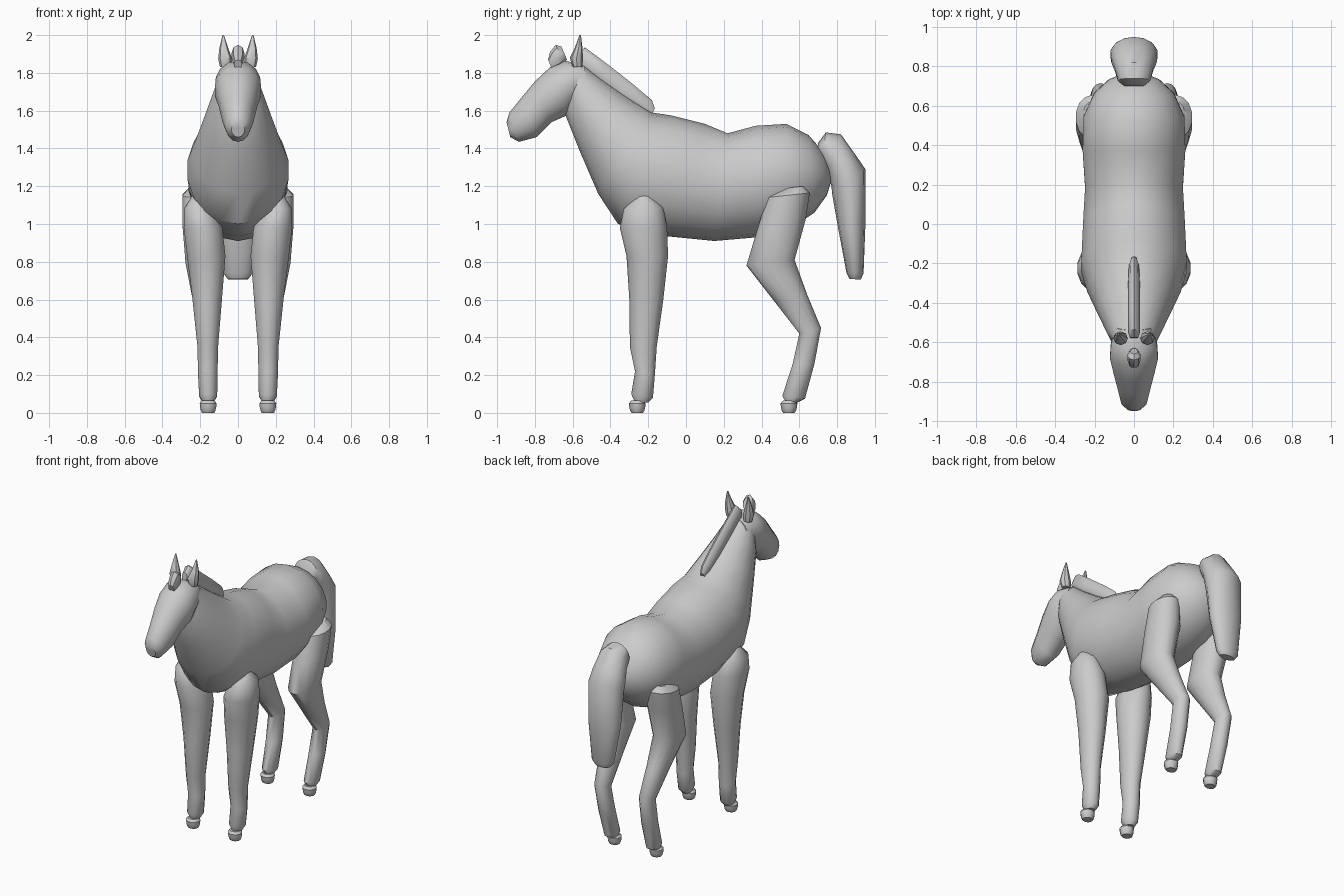
import bpy, bmesh
from math import sin, cos, pi, radians


def loft(name, rings, n=14, mirror=False):
    """Skin elliptical rings: (y1, z1, y2, z2, half_width, x_centre).
    The two points are opposite ends of the ring in side view."""
    bm = bmesh.new()
    loops = []
    for y1, z1, y2, z2, w, *cx in rings:
        x0 = cx[0] if cx else 0
        cy, cz, ay, az = (y1 + y2) / 2, (z1 + z2) / 2, (y1 - y2) / 2, (z1 - z2) / 2
        loops.append([bm.verts.new((x0 + w * sin(t), cy + ay * cos(t), cz + az * cos(t)))
                      for t in (2 * pi * i / n for i in range(n))])
    for a, b in zip(loops, loops[1:]):
        for i in range(n):
            j = (i + 1) % n
            bm.faces.new((a[i], a[j], b[j], b[i]))
    bm.faces.new(loops[0])
    bm.faces.new(loops[-1])
    bmesh.ops.recalc_face_normals(bm, faces=bm.faces)
    me = bpy.data.meshes.new(name)
    bm.to_mesh(me)
    bm.free()
    me.shade_smooth()
    me.set_sharp_from_angle(angle=radians(40))
    ob = bpy.data.objects.new(name, me)
    bpy.context.collection.objects.link(ob)
    if mirror:
        ob.modifiers.new("Mirror", "MIRROR")
    return ob


# Trunk and neck
loft("body", [
    (-.54, 1.84, -.635, 1.70, .10),
    (-.45, 1.77, -.64, 1.58, .135),
    (-.32, 1.68, -.56, 1.38, .185),
    (-.18, 1.59, -.465, 1.16, .24),
    (-.08, 1.575, -.36, 1.00, .272),
    (.10, 1.53, -.10, .935, .262),
    (.22, 1.48, .15, .91, .252),
    (.37, 1.52, .38, .93, .265),
    (.53, 1.53, .56, .98, .26),
    (.65, 1.47, .68, 1.06, .205),
    (.72, 1.39, .745, 1.15, .13),
    (.76, 1.31, .77, 1.23, .05)], n=18)

# Head
loft("head", [
    (-.95, 1.54, -.93, 1.46, .035),
    (-.935, 1.59, -.885, 1.435, .065),
    (-.87, 1.67, -.79, 1.46, .085),
    (-.80, 1.755, -.71, 1.54, .105),
    (-.72, 1.83, -.63, 1.575, .125),
    (-.64, 1.865, -.57, 1.64, .12),
    (-.54, 1.84, -.51, 1.70, .09)])

# Ears, forelock and mane
loft("ears", [
    (-.60, 1.83, -.55, 1.83, .03, .065),
    (-.615, 1.88, -.545, 1.87, .037, .068),
    (-.59, 1.93, -.548, 1.93, .024, .075),
    (-.564, 2.0, -.556, 2.0, .004, .078)], n=8, mirror=True)
loft("forelock", [
    (-.73, 1.87, -.71, 1.82, .022),
    (-.72, 1.91, -.66, 1.84, .034),
    (-.69, 1.948, -.64, 1.86, .034),
    (-.66, 1.94, -.63, 1.87, .02)], n=8)
loft("mane", [
    (-.575, 1.90, -.58, 1.84, .02),
    (-.535, 1.935, -.57, 1.82, .03),
    (-.42, 1.85, -.48, 1.75, .03),
    (-.28, 1.74, -.34, 1.64, .03),
    (-.18, 1.655, -.24, 1.58, .026),
    (-.165, 1.61, -.19, 1.57, .015)], n=8)

# Tail
loft("tail", [
    (.70, 1.43, .70, 1.36, .05),
    (.74, 1.485, .72, 1.33, .085),
    (.82, 1.475, .75, 1.26, .10),
    (.895, 1.37, .77, 1.20, .118),
    (.95, 1.29, .775, 1.15, .122),
    (.95, 1.00, .805, .98, .115),
    (.94, .74, .85, .74, .08),
    (.925, .705, .865, .71, .055)])

# Legs
loft("front_legs", [
    (-.26, 1.145, -.19, 1.15, .04, .205),
    (-.33, 1.08, -.12, 1.09, .08, .205),
    (-.35, .98, -.10, .98, .105, .185),
    (-.315, .83, -.095, .83, .104, .168),
    (-.30, .60, -.12, .60, .08, .163),
    (-.297, .35, -.155, .35, .056, .16),
    (-.27, .22, -.165, .20, .053, .16),
    (-.29, .10, -.175, .08, .049, .158),
    (-.27, .055, -.20, .055, .03, .158)], mirror=True)
loft("hind_legs", [
    (.52, 1.19, .62, 1.20, .04, .215),
    (.43, 1.14, .655, 1.165, .085, .212),
    (.38, .98, .635, 1.03, .10, .197),
    (.32, .78, .575, .81, .09, .19),
    (.46, .60, .64, .63, .066, .178),
    (.60, .42, .715, .45, .05, .168),
    (.565, .26, .68, .26, .05, .162),
    (.51, .09, .63, .075, .045, .158),
    (.53, .055, .59, .055, .03, .158)], mirror=True)

# Hooves
for name, y in (("front_hooves", -.258), ("hind_hooves", .545)):
    loft(name, [(y - d, z, y + d, z, w, .158) for d, z, w in
                ((.032, .065, .036), (.045, .05, .047), (.042, .03, .045),
                 (.038, .012, .04), (.03, 0, .034))], n=10, mirror=True)
